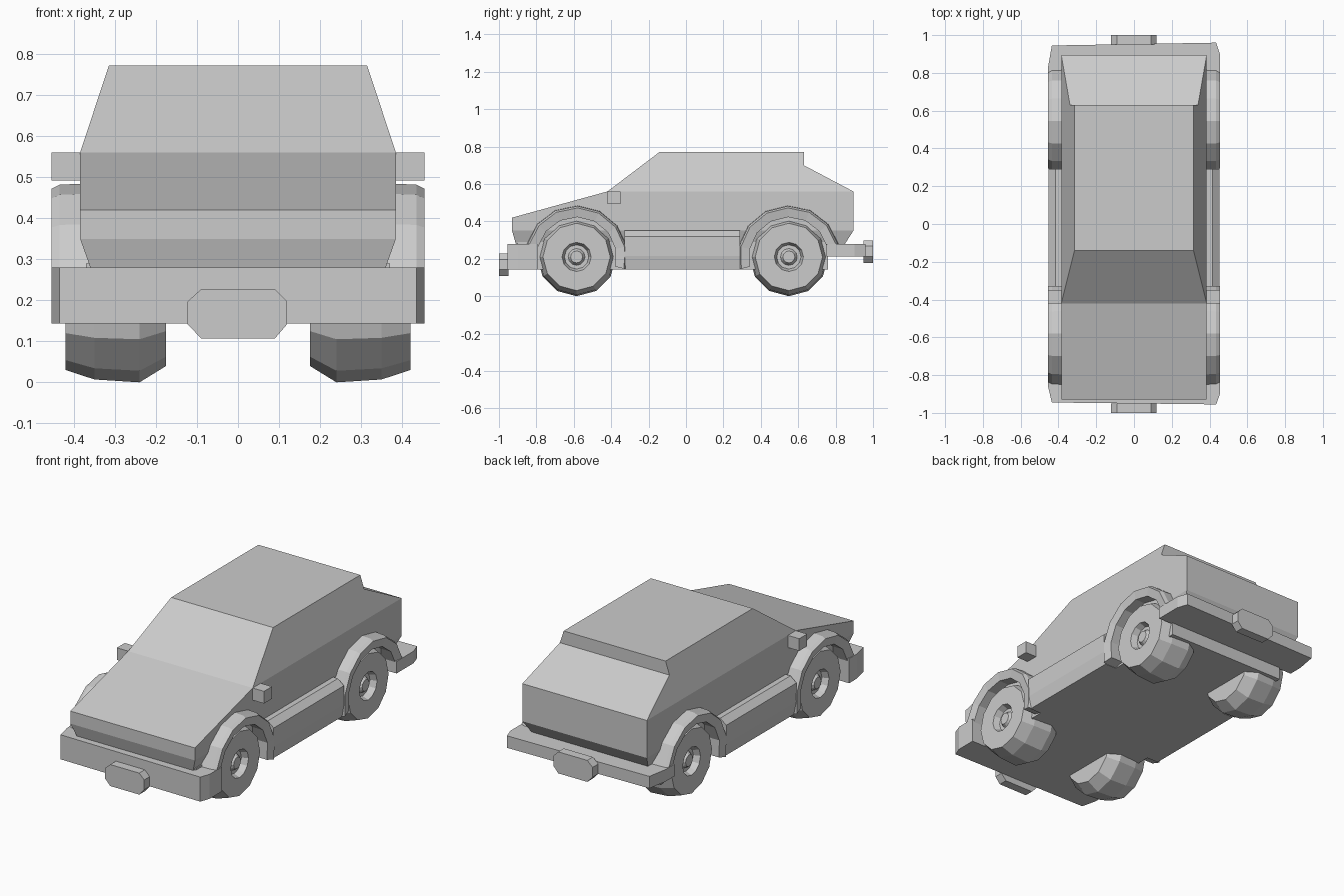
import bpy, bmesh
from math import sin, cos, radians, tau
from mathutils import Vector

if "Cube" in bpy.data.objects:
    bpy.data.objects.remove(bpy.data.objects["Cube"])


def finish(bm, name):
    bmesh.ops.recalc_face_normals(bm, faces=bm.faces[:])
    mesh = bpy.data.meshes.new(name)
    bm.to_mesh(mesh)
    bm.free()
    ob = bpy.data.objects.new(name, mesh)
    bpy.context.collection.objects.link(ob)
    return ob


def prism(points, axis, a, b):
    """Extrude a 2D outline along x, y or z from a to b."""
    def place(p, t):
        return {'x': (t, p[0], p[1]), 'y': (p[0], t, p[1]), 'z': (p[0], p[1], t)}[axis]
    bm = bmesh.new()
    lo = [bm.verts.new(place(p, a)) for p in points]
    hi = [bm.verts.new(place(p, b)) for p in points]
    bm.faces.new(lo)
    bm.faces.new(hi)
    n = len(points)
    for i in range(n):
        j = (i + 1) % n
        bm.faces.new((lo[i], lo[j], hi[j], hi[i]))
    return bm


def box(name, x0, x1, y0, y1, z0, z1):
    return finish(prism([(x0, y0), (x1, y0), (x1, y1), (x0, y1)], 'z', z0, z1), name)


def sweep(name, section, cy, cz, angles, side, closed_ring):
    """Turn an (x, radius) section about an axle; full ring or capped arc."""
    bm = bmesh.new()
    rings = [[bm.verts.new((side * x, cy + r * cos(t), cz + r * sin(t)))
              for x, r in section] for t in angles]
    n, m = len(rings), len(section)
    for i in range(n if closed_ring else n - 1):
        p, q = rings[i], rings[(i + 1) % n]
        for k in range(m - 1 if closed_ring else m):
            l = (k + 1) % m
            bm.faces.new((p[k], p[l], q[l], q[k]))
    if closed_ring:
        for k in (0, m - 1):
            bm.faces.new([r[k] for r in rings])
    else:
        bm.faces.new(rings[0])
        bm.faces.new(rings[-1])
    return finish(bm, name)


# Body shell: side profile, then narrowed above the belt line and below the sill
profile = [(-0.91, 0.28), (-0.93, 0.35), (-0.93, 0.42), (-0.42, 0.56), (-0.14, 0.772),
           (0.63, 0.772), (0.63, 0.70), (0.895, 0.56), (0.895, 0.35), (0.85, 0.28)]
bm = prism(profile, 'x', -1, 1)
for z in (0.35, 0.56):
    bmesh.ops.bisect_plane(bm, geom=bm.verts[:] + bm.edges[:] + bm.faces[:],
                           plane_co=Vector((0, 0, z)), plane_no=Vector((0, 0, 1)))
for v in bm.verts:
    z = v.co.z
    half = 0.385
    if z > 0.56:
        half -= (z - 0.56) / 0.212 * 0.07
    elif z < 0.35:
        half -= (0.35 - z) / 0.07 * 0.025
    v.co.x *= half
finish(bm, "body_shell")

# Underbody
box("floor_pan", -0.37, 0.37, -0.90, 0.76, 0.143, 0.29)

# Bumpers with chamfered corners
front = [(-0.455, -0.79), (-0.455, -0.86), (-0.435, -0.945),
         (0.435, -0.955), (0.455, -0.90), (0.455, -0.79)]
finish(prism(front, 'z', 0.143, 0.28), "front_bumper")
rear = [(-0.455, 0.75), (-0.455, 0.83), (-0.435, 0.945),
        (0.435, 0.96), (0.455, 0.90), (0.455, 0.75)]
finish(prism(rear, 'z', 0.213, 0.28), "rear_bumper")

# Plates with clipped corners
plate = [(-0.09, -0.06), (0.09, -0.06), (0.12, -0.025), (0.12, 0.03),
         (0.09, 0.06), (-0.09, 0.06), (-0.123, 0.03), (-0.123, -0.025)]
for name, z, y0, y1 in (("front_plate", 0.167, -1.0, -0.95), ("rear_plate", 0.238, 0.95, 1.0)):
    finish(prism([(x, h + z) for x, h in plate], 'y', y0, y1), name)

tyre = [(0.175, 0.17), (0.24, 0.21), (0.35, 0.203), (0.42, 0.18), (0.42, 0.078),
        (0.385, 0.065), (0.385, 0.045), (0.405, 0.032)]
arch = [(0.36, 0.275), (0.435, 0.272), (0.455, 0.262), (0.445, 0.213), (0.36, 0.213)]
sill = [(0.36, 0.35), (0.415, 0.35), (0.452, 0.32), (0.452, 0.215), (0.44, 0.143), (0.36, 0.143)]

for label, s in (("left", -1), ("right", 1)):
    # Wheels and wheel arches
    for end, cy in (("front", -0.585), ("rear", 0.55)):
        turn = [tau * i / 12 for i in range(12)]
        sweep(f"{end}_{label}_wheel", tyre, cy, 0.21, turn, s, True)
        start, stop = (-14, 166) if end == "front" else (14, 194)
        arc = [radians(start + (stop - start) * i / 7) for i in range(8)]
        sweep(f"{end}_{label}_arch", arch, cy, 0.21, arc, s, False)
    # Side skirts between the arches
    finish(prism([(s * x, z) for x, z in sill], 'y', -0.33, 0.29), f"{label}_skirt")
    # Door mirrors
    box(f"{label}_mirror", s * 0.38, s * 0.455, -0.42, -0.35, 0.492, 0.56)
